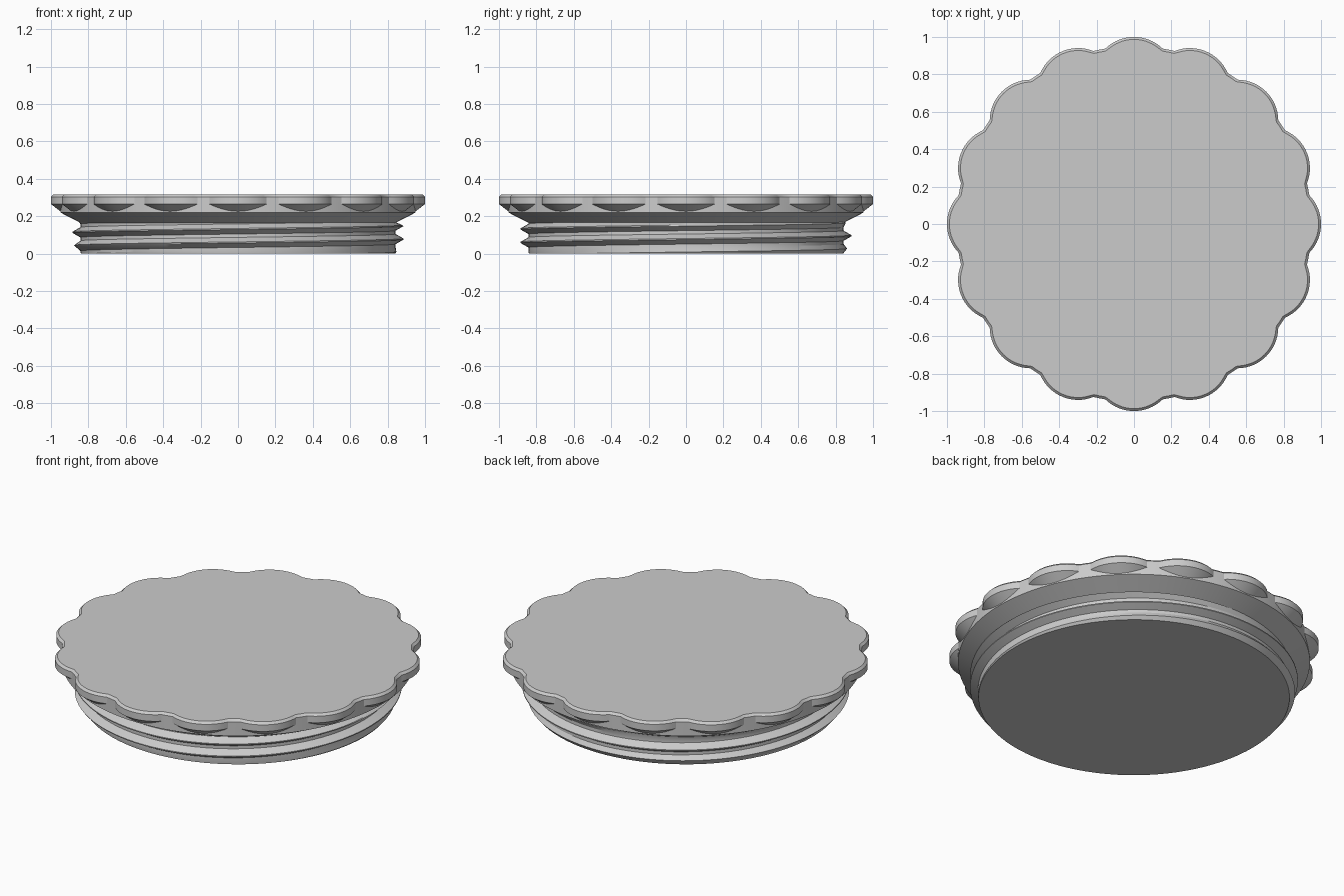
import bpy
import bmesh
from math import cos, sin, sqrt, pi, radians, acos

cube = bpy.data.objects.get("Cube")
if cube:
    bpy.data.objects.remove(cube, do_unlink=True)

grey = bpy.data.materials.new("plain grey")
grey.use_nodes = True
colour = (0.6, 0.6, 0.6, 1)
grey.diffuse_color = colour
grey.node_tree.nodes["Principled BSDF"].inputs["Base Color"].default_value = colour


def finish(bm, name):
    bmesh.ops.remove_doubles(bm, verts=bm.verts, dist=0.0003)
    bmesh.ops.recalc_face_normals(bm, faces=bm.faces)
    mesh = bpy.data.meshes.new(name)
    bm.to_mesh(mesh)
    bm.free()
    mesh.materials.append(grey)
    obj = bpy.data.objects.new(name, mesh)
    bpy.context.collection.objects.link(obj)
    bpy.ops.object.select_all(action="DESELECT")
    obj.select_set(True)
    bpy.context.view_layer.objects.active = obj
    bpy.ops.object.shade_smooth_by_angle(angle=radians(25))


def polar(bm, r, a, z):
    return bm.verts.new((r * cos(a), r * sin(a), z))


def skin(bm, columns):
    for left, right in zip(columns, columns[1:]):
        for i in range(len(left) - 1):
            bm.faces.new((left[i], right[i], right[i + 1], left[i + 1]))


# Scalloped lid: a flared disc with round grips that taper in underneath
LOBES = 16
BODY, CENTRE, GRIP = 0.95, 0.78, 0.22
GRIP_LOW, Z_LOW, Z_GRIP, Z_TOP = 0.163, 0.22, 0.265, 0.317
BEVEL = 0.013


def outline(a, inset=0):
    """Distance to the scalloped edge at angle a from a grip's middle."""
    c = CENTRE * cos(a)
    reach = c + sqrt(max(0, c * c - CENTRE ** 2 + (GRIP - inset) ** 2))
    return max(BODY - inset, reach)


def grip_start(a):
    """Height at which the tapered grip emerges from the disc."""
    need = sqrt(BODY ** 2 + CENTRE ** 2 - 2 * BODY * CENTRE * cos(a))
    t = (need - GRIP_LOW) / (GRIP - GRIP_LOW)
    return Z_LOW + 0.001 + (Z_GRIP - Z_LOW - 0.001) * min(1, max(0, t))


corner = acos((BODY ** 2 + CENTRE ** 2 - GRIP ** 2) / (2 * BODY * CENTRE))
steps = [corner * i / 8 for i in range(-8, 9)] + [pi / LOBES]

bm = bmesh.new()
columns = []
for k in range(LOBES):
    for s in steps:
        a = s + k * 2 * pi / LOBES
        r = outline(s)
        profile = [(0.843, 0.165), (BODY, Z_LOW), (BODY, grip_start(s)),
                   (r, Z_GRIP), (r, Z_TOP - BEVEL),
                   (outline(s, BEVEL), Z_TOP)]
        columns.append([polar(bm, pr, a, z) for pr, z in profile])
bm.faces.new([c[-1] for c in columns])
bm.faces.new([c[0] for c in reversed(columns)])
skin(bm, columns + columns[:1])
finish(bm, "scalloped_lid")

# Threaded neck: a helical ribbon, trimmed flat at both ends
PITCH, SEGMENTS, ROOT, CREST = 0.072, 96, 0.843, 0.885
FOOT, NECK_TOP, PEAK = 0.84, 0.168, 0.006
tooth = [(-0.027, ROOT), (-0.003, CREST), (0.003, CREST),
         (0.027, ROOT), (PITCH - 0.027, ROOT)]

bm = bmesh.new()
columns = []
for i in range(-2 * SEGMENTS, 4 * SEGMENTS + 1):
    turn = i / SEGMENTS
    column = []
    for dz, r in tooth:
        z = min(NECK_TOP, max(0, PEAK + turn * PITCH + dz))
        r = min(r, FOOT + 0.8 * z, ROOT + 2 * (NECK_TOP + 0.003 - z))
        column.append(polar(bm, r, turn * 2 * pi, z))
    columns.append(column)
skin(bm, columns)
bm.faces.new([polar(bm, FOOT, -2 * pi * i / SEGMENTS, 0) for i in range(SEGMENTS)])
finish(bm, "threaded_neck")
